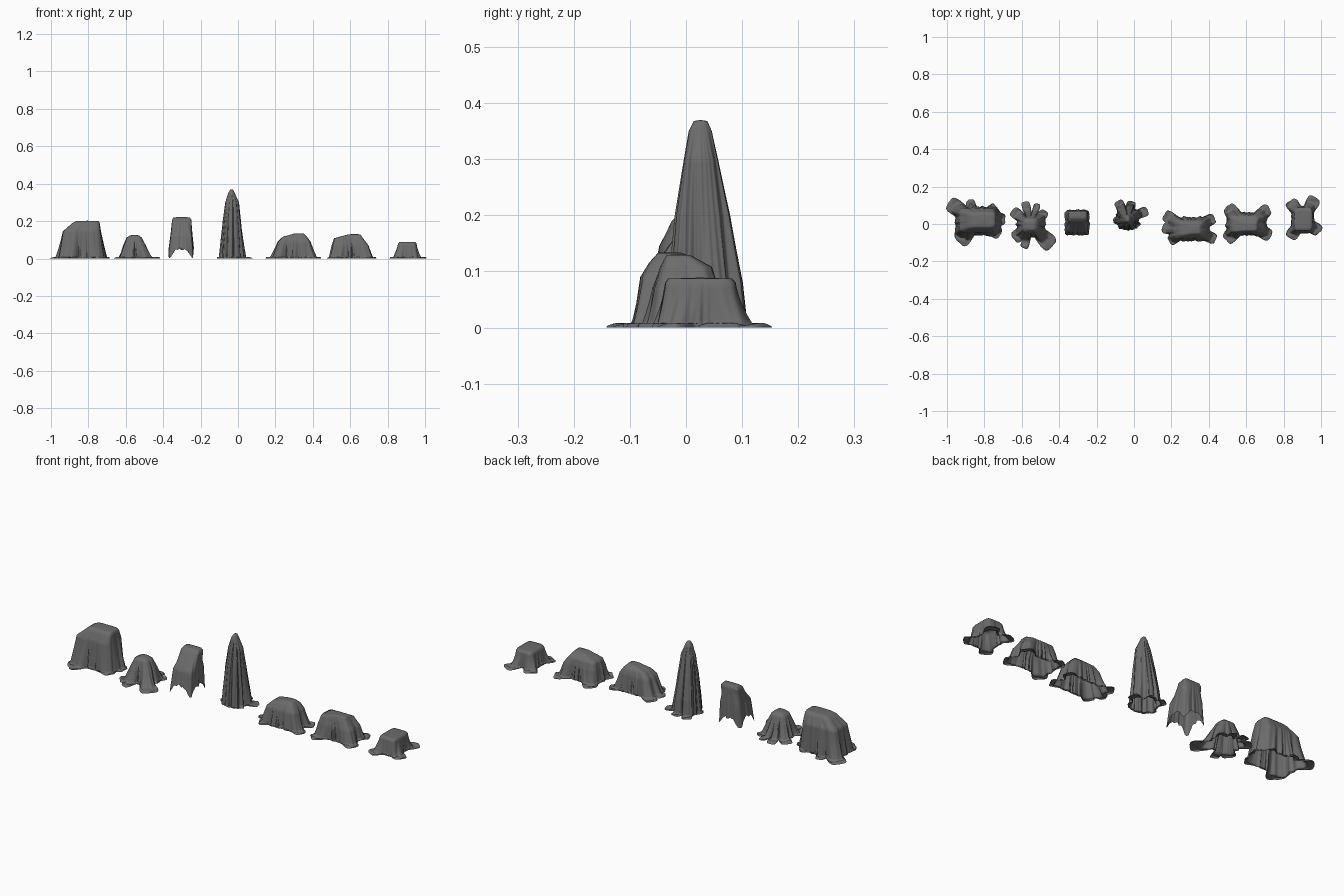
import bpy, bmesh, random
from math import sin, cos, pi, exp, radians

if "Cube" in bpy.data.objects:
    bpy.data.objects.remove(bpy.data.objects["Cube"])

N = 220  # points around each sheet
cloth = bpy.data.materials.new("dark_cloth")
cloth.diffuse_color = (.15, .15, .15, 1)
cloth.use_nodes = True
cloth.node_tree.nodes["Principled BSDF"].inputs["Base Color"].default_value = cloth.diffuse_color


def rim(ring, a, power):
    """Point of a rounded rectangle (x0, x1, y0, y1, z) in direction a."""
    x0, x1, y0, y1, z = ring
    rx, ry = (x1 - x0) / 2, (y1 - y0) / 2
    r = (abs(cos(a) / rx) ** power + abs(sin(a) / ry) ** power) ** (-1 / power)
    return (x0 + x1) / 2 + r * cos(a), (y0 + y1) / 2 + r * sin(a), z


def lobe_push(a, lobes, base_r):
    """How far the spare cloth spreads past the wall in direction a."""
    push = 0
    for deg, reach, width in lobes:
        d = (a - radians(deg) + pi) % (2 * pi) - pi
        push = max(push, (reach - base_r) * exp(-(d / radians(width)) ** 6))
    return push


def drape(name, rings, lobes, seed, fold=0.006, power=6, hanging=False):
    rnd = random.Random(seed)
    waves = [(k, rnd.uniform(0, 6.28), w) for k, w in ((5, .5), (11, .6), (17, .5), (29, .25))]
    top, base = rings[0][4], rings[-1]
    bcx, bcy = (base[0] + base[1]) / 2, (base[2] + base[3]) / 2

    def pleat(a):
        return sum(w * sin(k * a + p + .9 * sin(2 * a + p)) for k, p, w in waves)

    bm = bmesh.new()
    rows = []

    def add_row(fn):
        rows.append([bm.verts.new(fn(2 * pi * i / N)) for i in range(N)])

    # top panel
    x0, x1, y0, y1, z = rings[0]
    cx, cy = (x0 + x1) / 2, (y0 + y1) / 2
    for s in (.25, .5, .75):
        def cap(a):
            x, y, _ = rim(rings[0], a, power)
            return cx + (x - cx) * s, cy + (y - cy) * s, z + .002 * (1 - s)
        add_row(cap)
    centre = bm.verts.new((cx, cy, z + .002))

    # hanging walls, with folds that deepen downwards
    for lo, hi in zip(rings, rings[1:]):
        steps = max(3, int((lo[4] - hi[4]) / .009))
        for j in range(steps + (hi is base)):
            f = j / steps

            def wall(a):
                p, q = rim(lo, a, power), rim(hi, a, power)
                x, y, zz = (u + (v - u) * f for u, v in zip(p, q))
                t = 1 - zz / top
                b = rim(base, a, power)
                br = ((b[0] - bcx) ** 2 + (b[1] - bcy) ** 2) ** .5
                push = lobe_push(a, lobes, br)
                if hanging:  # corners of the sheet dangle lower than its edges
                    k = max(0, (.13 - zz) / (.13 - base[4]))
                    d = abs(sin(2 * a)) ** 7
                    zz -= k * ((base[4] - .005) * d + .004 * pleat(a))
                    push = 0
                out = fold * pleat(a) * t + .42 * push * t ** 2.2
                return x + out * cos(a), y + out * sin(a), max(zz, .004)
            add_row(wall)

    # spare cloth lying on the floor
    if not hanging:
        for s in (.25, .5, .75, .95, 1):
            def floor(a):
                x, y, _ = rim(base, a, power)
                br = ((x - bcx) ** 2 + (y - bcy) ** 2) ** .5
                push = lobe_push(a, lobes, br)
                out = fold * pleat(a) * (1 - .6 * s) + push * (.42 + .58 * s) + .002 * s
                zz = .005 + .003 * sin(9 * a + 5 * s + seed) if s < 1 else 0
                return x + out * cos(a), y + out * sin(a), zz
            add_row(floor)

    for i in range(N):
        k = (i + 1) % N
        bm.faces.new((centre, rows[0][i], rows[0][k]))
        for r, q in zip(rows, rows[1:]):
            bm.faces.new((r[i], q[i], q[k], r[k]))
    bmesh.ops.recalc_face_normals(bm, faces=bm.faces)
    me = bpy.data.meshes.new(name)
    bm.to_mesh(me)
    bm.free()
    me.polygons.foreach_set("use_smooth", [True] * len(me.polygons))
    me.materials.append(cloth)
    ob = bpy.data.objects.new(name, me)
    bpy.context.collection.objects.link(ob)


# large covered cabinet with a sloping left side
drape("draped_cabinet",
      [(-.865, -.745, -.015, .055, .20), (-.885, -.74, -.025, .065, .19),
       (-.935, -.735, -.045, .085, .145), (-.955, -.715, -.06, .09, .004)],
      [(147, .182, 18), (112, .12, 15), (230, .15, 22), (5, .145, 14),
       (328, .14, 15), (40, .125, 14)], 1)

# small covered stool
drape("draped_stool",
      [(-.575, -.53, -.03, .015, .124), (-.595, -.515, -.042, .03, .112),
       (-.61, -.495, -.055, .04, .07), (-.625, -.475, -.07, .05, .004)],
      [(104, .13, 14), (74, .12, 12), (140, .13, 18), (216, .115, 22),
       (252, .125, 14), (316, .155, 24), (45, .11, 17)], 2, power=3.5)

# covered chair: high back, lower seat, cloth hanging clear of the floor
drape("draped_chair",
      [(-.345, -.258, .03, .065, .22), (-.352, -.25, .015, .07, .208),
       (-.36, -.245, -.045, .074, .125), (-.37, -.238, -.06, .076, .05)],
      [], 3, fold=.003, power=8, hanging=True)

# tall covered upright form
drape("draped_tall_form",
      [(-.042, -.026, .014, .038, .368), (-.052, -.018, .005, .046, .35),
       (-.068, .004, -.003, .056, .30), (-.08, .012, -.018, .075, .20),
       (-.09, .02, -.028, .092, .08), (-.095, .025, -.032, .095, .004)],
      [(20, .115, 18), (75, .09, 20), (120, .105, 18), (190, .075, 16),
       (325, .075, 16)], 4, fold=.006, power=2.4)

# long covered chest
drape("draped_chest",
      [(.30, .352, -.05, -.005, .133), (.24, .368, -.065, .015, .116),
       (.215, .385, -.08, .025, .09), (.19, .405, -.09, .035, .004)],
      [(150, .155, 16), (178, .145, 14), (213, .125, 15), (338, .148, 14), (25, .145, 15)], 5)

# covered low seat
drape("draped_low_seat",
      [(.59, .655, -.035, .008, .129), (.515, .668, -.045, .045, .108),
       (.505, .695, -.055, .055, .07), (.495, .71, -.06, .06, .004)],
      [(138, .14, 19), (36, .145, 17), (332, .143, 17), (218, .14, 19)], 6)

# low covered box
drape("draped_low_box",
      [(.862, .95, -.032, .082, .087), (.856, .954, -.037, .088, .08),
       (.842, .962, -.048, .095, .004)],
      [(124, .12, 22), (60, .135, 21), (326, .112, 22), (235, .118, 22)], 7, fold=.004)
